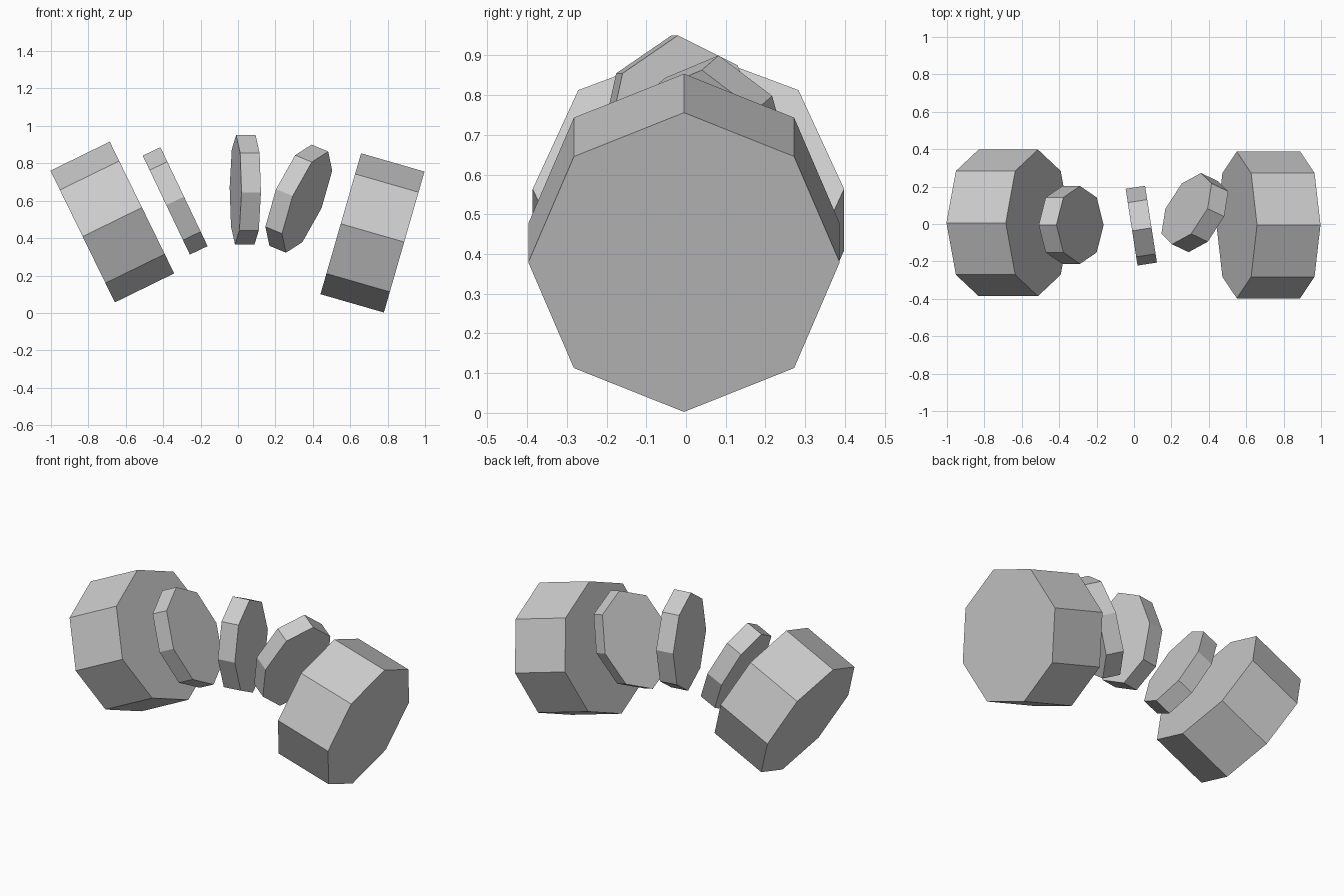
import bpy, bmesh
from mathutils import Matrix, Vector

if "Cube" in bpy.data.objects:
    bpy.data.objects.remove(bpy.data.objects["Cube"])


def drum(name, centre, axis, up, length, half_width, half_height):
    """Octagonal prism along axis, with a corner pointing towards up."""
    x = Vector(axis).normalized()
    z = Vector(up)
    z = (z - x * z.dot(x)).normalized()
    y = z.cross(x)
    # columns: cylinder x -> width, cylinder y -> height, cylinder z -> axis
    rot = Matrix((y, z, x)).transposed().to_4x4()
    bm = bmesh.new()
    bmesh.ops.create_cone(bm, cap_ends=True, cap_tris=False, segments=8,
                          radius1=1, radius2=1, depth=1)
    bmesh.ops.scale(bm, vec=(half_width, half_height, length), verts=bm.verts)
    bmesh.ops.recalc_face_normals(bm, faces=bm.faces)
    mesh = bpy.data.meshes.new(name)
    bm.to_mesh(mesh)
    bm.free()
    ob = bpy.data.objects.new(name, mesh)
    ob.matrix_world = Matrix.Translation(centre) @ rot
    bpy.context.collection.objects.link(ob)


# Thick drums at both ends of the arc
BIG = (0.353, 0.392, 0.392)
drum("left_end_drum", (-0.672, 0.006, 0.486), (0.317, 0, 0.155), (0, 0, 1), *BIG)
drum("right_end_drum", (0.719, -0.005, 0.428), (0.340, 0, -0.098), (0, 0, 1), *BIG)

# Thin oval discs between them
THIN = (0.105, 0.208, 0.293)
drum("left_disc", (-0.336, -0.005, 0.599), (0.0965, 0, 0.046), (0, 0, 1), *THIN)
drum("middle_disc", (0.039, -0.009, 0.658), (0.988, 0.153, 0), (0, -0.068, 1), *THIN)
drum("right_disc", (0.325, 0.061, 0.611), (0.84, -0.40, -0.35), (0.386, 0, 0.922), *THIN)
